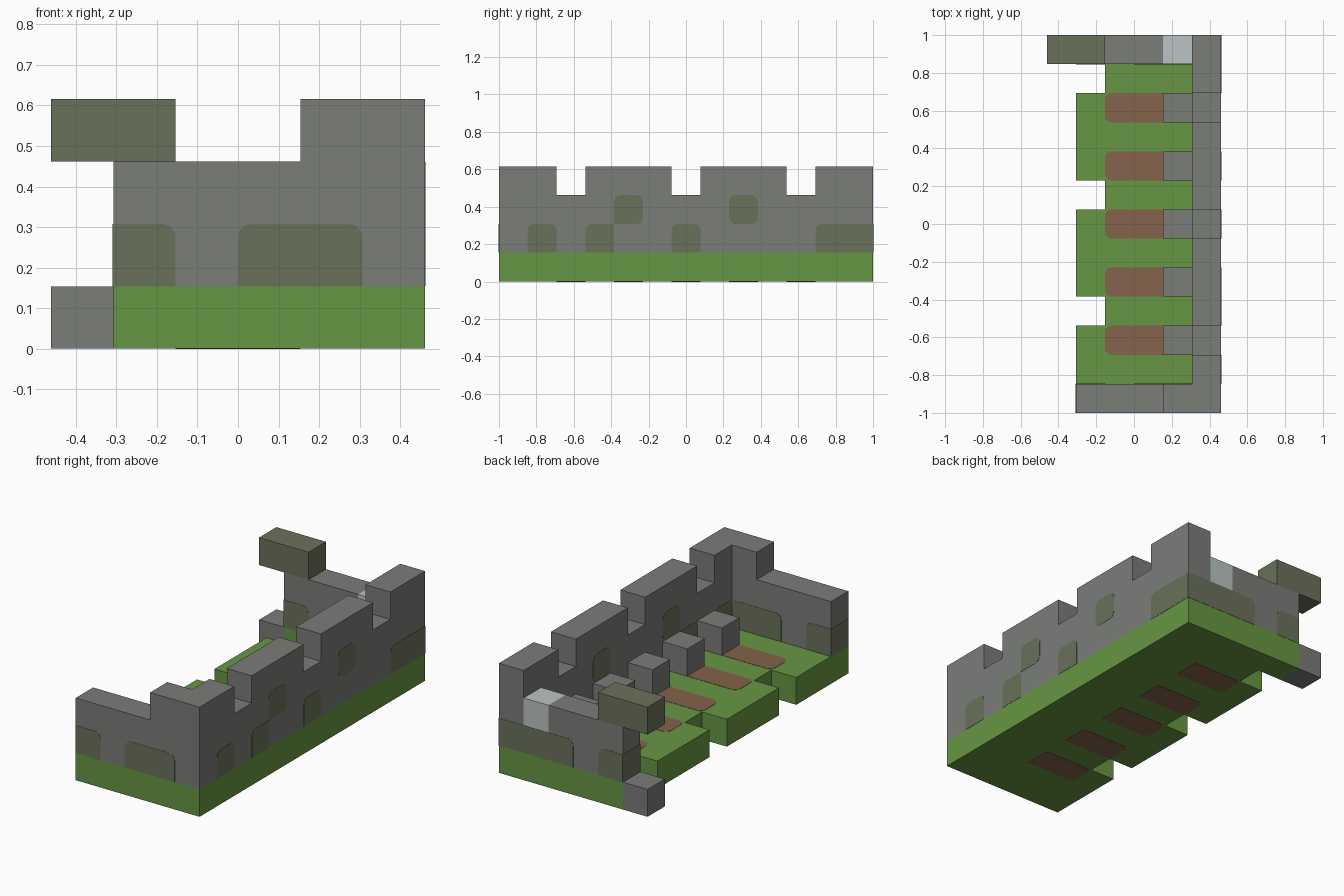
import bpy, bmesh, math
from mathutils import Vector

if "Cube" in bpy.data.objects:
    bpy.data.objects.remove(bpy.data.objects["Cube"])

# Everything is laid out on a grid of 6 x 13 x 4 cells
U = 2 / 13
ORIGIN = Vector((-3, -6.5, 0))
T = 0.01  # half thickness of painted plates, in cells


def material(name, rgb):
    lin = [((c / 255 + 0.055) / 1.055) ** 2.4 for c in rgb] + [1]
    m = bpy.data.materials.new(name)
    m.use_nodes = True
    m.diffuse_color = lin
    m.node_tree.nodes["Principled BSDF"].inputs["Base Color"].default_value = lin
    return m


STONE = material("grey stone", (123, 125, 121))
MOSS = material("mossy stone", (106, 113, 91))
PALE = material("pale stone", (186, 196, 196))
GRASS = material("grass green", (103, 150, 67))
SOIL = material("brown soil", (131, 99, 76))


def prism(name, pts, axis, lo, hi, mat):
    """Extrude a flat outline (in cells) along an axis."""
    bm = bmesh.new()
    rings = []
    for c in (lo, hi):
        ring = []
        for p in pts:
            co = list(p)
            co.insert(axis, c)
            ring.append(bm.verts.new((Vector(co) + ORIGIN) * U))
        rings.append(ring)
        bm.faces.new(ring)
    n = len(pts)
    for a in range(n):
        b = (a + 1) % n
        bm.faces.new((rings[0][a], rings[0][b], rings[1][b], rings[1][a]))
    bmesh.ops.recalc_face_normals(bm, faces=bm.faces)
    mesh = bpy.data.meshes.new(name)
    bm.to_mesh(mesh)
    bm.free()
    mesh.materials.append(mat)
    ob = bpy.data.objects.new(name, mesh)
    bpy.context.collection.objects.link(ob)
    return ob


def rect(a0, b0, a1, b1, rounded="", r=0.22):
    """Rectangle outline; rounded lists corners 0-3 from lower left, anticlockwise."""
    pts = []
    corners = ((a0, b0, 1, 1), (a1, b0, -1, 1), (a1, b1, -1, -1), (a0, b1, 1, -1))
    for k, (a, b, sa, sb) in enumerate(corners):
        if str(k) not in rounded:
            pts.append((a, b))
            continue
        for s in range(5):
            t = math.radians(180 + 90 * k + 22.5 * s)
            pts.append((a + sa * r + r * math.cos(t), b + sb * r + r * math.sin(t)))
    return pts


def box(name, x, y, z, mat):
    return prism(name, rect(x[0], y[0], x[1], y[1]), 2, z[0], z[1], mat)


def patches(name, pts, axis, levels, mat):
    """The same thin plate on each listed parallel face."""
    for n, c in enumerate(levels):
        prism(f"{name}_{n + 1}", pts, axis, c - T, c + T, mat)


# Lawn with two notches on its open side
edge = [(6, 0), (6, 13), (1, 13), (1, 12)]
for top, bottom in ((12, 11), (8, 7), (4, 3)):
    if top < 12:
        edge.append((1, top))
    edge += [(2, top), (2, bottom), (1, bottom)]
edge.append((1, 0))
prism("lawn", edge, 2, 0, 1, GRASS)

# Right-hand battlement wall with merlons
outline = [(0, 1), (13, 1)]
for start, end in ((11, 13), (7, 10), (3, 6), (0, 2)):
    outline += [(end, 4), (start, 4)]
    if start:
        outline += [(start, 3), (start - 1, 3)]
prism("side_wall", outline, 0, 5, 6, STONE)

# End walls
prism("front_wall", [(1, 1), (5, 1), (5, 4), (4, 4), (4, 3), (1, 3)], 1, 0, 1, STONE)
prism("back_wall", [(1, 1), (5, 1), (5, 2), (4, 2), (4, 3), (1, 3)], 1, 12, 13, STONE)

# Loose and odd stones
box("pale_stone", (4, 5), (12, 13), (2, 3), PALE)
box("mossy_capstone", (0, 2), (12, 13), (3, 4), MOSS)
box("fallen_stone", (0, 1), (12, 13), (0, 1), STONE)

# Headstones with a soil bed in front of each
for n, j in enumerate(range(2, 11, 2)):
    box(f"headstone_{n + 1}", (4, 5), (j, j + 1), (1, 2), STONE)
    patches(f"soil_bed_{n + 1}", rect(2, j, 4, j + 1, "03"), 2, (0, 1), SOIL)

# Moss on the side wall, both faces
for y0, y1, z, rounded in ((1, 2, 1, "23"), (3, 4, 1, "3"), (4, 5, 2, "123"),
                           (6, 7, 1, "23"), (8, 9, 2, "0123"), (11, 13, 1, "3")):
    patches(f"side_moss_{y0}", rect(y0, z, y1, z + 1, rounded), 0, (5, 6), MOSS)

# Moss on the end walls, both faces
for wall, y, x0, x1, rounded in (("front", 0, 1, 2, "2"), ("front", 0, 3, 5, "23"),
                                 ("back", 12, 1, 2, "2"), ("back", 12, 3, 6, "3")):
    patches(f"{wall}_moss_{x0}", rect(x0, 1, x1, 2, rounded), 1, (y, y + 1), MOSS)

# Moss on the open ends of the end walls
for wall, y in (("front", 0), ("back", 12)):
    patches(f"{wall}_end_moss", rect(y, 1, y + 1, 2), 0, (1,), MOSS)
